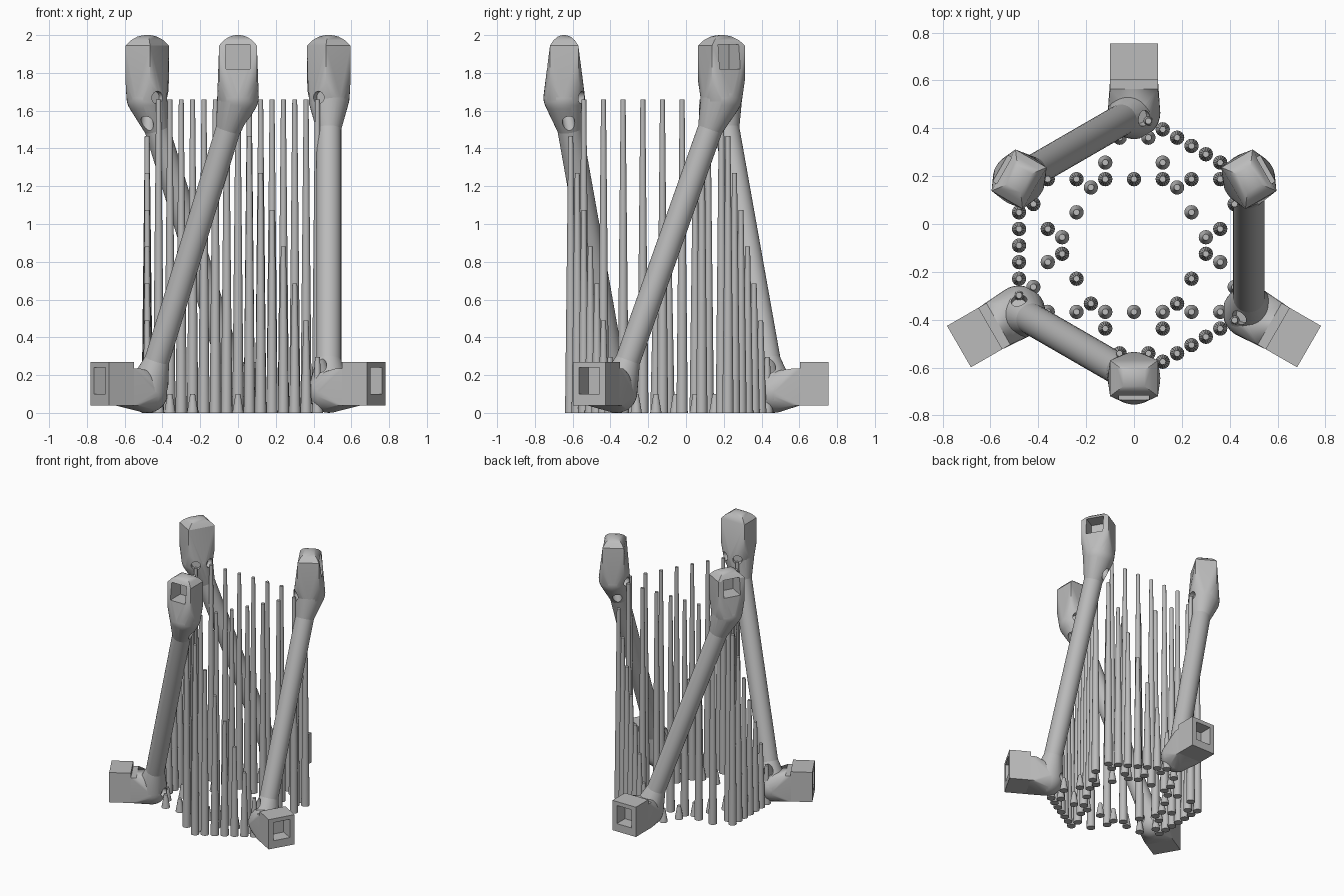
import bpy, bmesh, math
from mathutils import Vector, Matrix

if "Cube" in bpy.data.objects:
    bpy.data.objects.remove(bpy.data.objects["Cube"])

CENTRE = Vector((0, -0.09, 0))
RING = 0.555             # distance of every joint from the axis
LOW, HIGH = 0.11, 1.67   # joint heights
BALL, TUBE, HOLE = 0.11, 0.066, 0.033

grey = bpy.data.materials.new("plain grey")
grey.use_nodes = True
grey.diffuse_color = (0.5, 0.5, 0.5, 1)
grey.node_tree.nodes["Principled BSDF"].inputs["Base Color"].default_value = (0.5, 0.5, 0.5, 1)


def joint(angle, z):
    a = math.radians(angle)
    return CENTRE + Vector((RING * math.cos(a), RING * math.sin(a), z))


def make(name, bm):
    bmesh.ops.recalc_face_normals(bm, faces=bm.faces[:])
    mesh = bpy.data.meshes.new(name)
    bm.to_mesh(mesh)
    bm.free()
    mesh.materials.append(grey)
    obj = bpy.data.objects.new(name, mesh)
    bpy.context.collection.objects.link(obj)
    return obj


def activate(obj):
    bpy.ops.object.select_all(action='DESELECT')
    obj.select_set(True)
    bpy.context.view_layer.objects.active = obj


def smooth(obj):
    activate(obj)
    bpy.ops.object.shade_smooth_by_angle(angle=math.radians(30))


def cut(obj, cutter):
    activate(obj)
    mod = obj.modifiers.new("holes", 'BOOLEAN')
    mod.object, mod.operation, mod.solver = cutter, 'DIFFERENCE', 'EXACT'
    bpy.ops.object.modifier_apply(modifier=mod.name)


def rod(bm, a, b, r1, r2, sides=32):
    d = b - a
    m = Matrix.Translation((a + b) / 2) @ d.to_track_quat('Z', 'Y').to_matrix().to_4x4()
    bmesh.ops.create_cone(bm, cap_ends=True, segments=sides, radius1=r1, radius2=r2,
                          depth=d.length, matrix=m)


def box(bm, frame, lo, hi):
    lo, hi = Vector(lo), Vector(hi)
    m = frame @ Matrix.Translation((lo + hi) / 2) @ Matrix.Diagonal((*(hi - lo), 1))
    bmesh.ops.create_cube(bm, size=1, matrix=m)


def ball(bm, at):
    bmesh.ops.create_uvsphere(bm, u_segments=32, v_segments=16, radius=BALL,
                              matrix=Matrix.Translation(at))


def hull(name, bm):
    res = bmesh.ops.convex_hull(bm, input=bm.verts[:])
    junk = {g for g in res["geom_interior"] + res["geom_unused"]
            if isinstance(g, bmesh.types.BMVert)}
    bmesh.ops.delete(bm, geom=list(junk), context='VERTS')
    bmesh.ops.dissolve_limit(bm, angle_limit=0.01, verts=bm.verts[:], edges=bm.edges[:])
    return make(name, bm)


def neck(name, at, toward):
    # Ball blending into the end of the strut
    d = (toward - at).normalized()
    bm = bmesh.new()
    ball(bm, at)
    rod(bm, at, at + d * 0.18, TUBE, TUBE)
    return hull(name, bm)


def joint_parts(tag, angle, z, strut_end, cables):
    at = joint(angle, z)
    # Local frame: x points outward
    frame = Matrix.Translation(at) @ Matrix.Rotation(math.radians(angle), 4, 'Z')
    parts = [neck(tag + "_neck", at, strut_end)]
    bm = bmesh.new()
    ball(bm, at)
    if z == HIGH:
        # Upright block with a vaulted cap
        box(bm, frame, (-0.075, -0.1, 0.09), (0.075, 0.1, 0.275))
        for s, h in ((0.75, 0.303), (0.45, 0.322), (0.2, 0.329), (0, 0.33)):
            for sx, sy in ((1, 1), (1, -1), (-1, 1), (-1, -1)):
                bm.verts.new(frame @ Vector((sx * s * 0.075, sy * s * 0.1, h)))
        bmesh.ops.remove_doubles(bm, verts=bm.verts[:], dist=1e-5)
        pocket = (-0.03, -0.063, 0.15), (0.2, 0.063, 0.28)
    else:
        # Outward block on a lower collar
        box(bm, frame, (0.1, -0.1, -0.07), (0.14, 0.1, 0.125))
        block = bmesh.new()
        box(block, frame, (0.138, -0.1, -0.07), (0.29, 0.1, 0.16))
        parts.append(make(tag + "_block", block))
        pocket = (0.19, -0.063, -0.01), (0.4, 0.063, 0.13)
    parts.append(hull(tag + "_body", bm))
    # Cable holes and block pocket
    bm = bmesh.new()
    for end in cables:
        d = (end - at).normalized()
        rod(bm, at + d * 0.07, at + d * 0.25, HOLE, HOLE, 24)
    box(bm, frame, *pocket)
    cutter = make(tag + "_cutter", bm)
    cutter.hide_render = True
    for p in parts:
        cut(p, cutter)
        smooth(p)
    bpy.data.objects.remove(cutter)


def pins(name, a, b):
    # Tapered support pins standing under a straight cable line
    bm = bmesh.new()
    for k in range(1, 8):
        p = a.lerp(b, k / 8)
        rod(bm, Vector((p.x, p.y, 0)), p - Vector((0, 0, 0.01)), 0.03, 0.013, 16)
    smooth(make(name, bm))


for i, side in enumerate(("front", "left", "right")):
    a = -90 + 120 * i
    top, foot, cable_foot = joint(a, HIGH), joint(a - 60, LOW), joint(a + 60, LOW)
    next_top, last_top = joint(a + 120, HIGH), joint(a - 120, HIGH)

    # Leaning strut
    d = (top - foot).normalized()
    bm = bmesh.new()
    rod(bm, foot + d * 0.17, top - d * 0.17, TUBE, TUBE)
    smooth(make(side + "_strut", bm))

    # End joints
    joint_parts(side + "_top", a, HIGH, foot, (next_top, last_top, cable_foot))
    joint_parts(side + "_foot", a - 60, LOW, top,
                (cable_foot, joint(a + 180, LOW), last_top))

    # Rows of support pins
    pins(side + "_tall_pins", top, next_top)
    pins(side + "_stepped_pins", top, cable_foot)
    pins(side + "_short_pins", foot, cable_foot)
